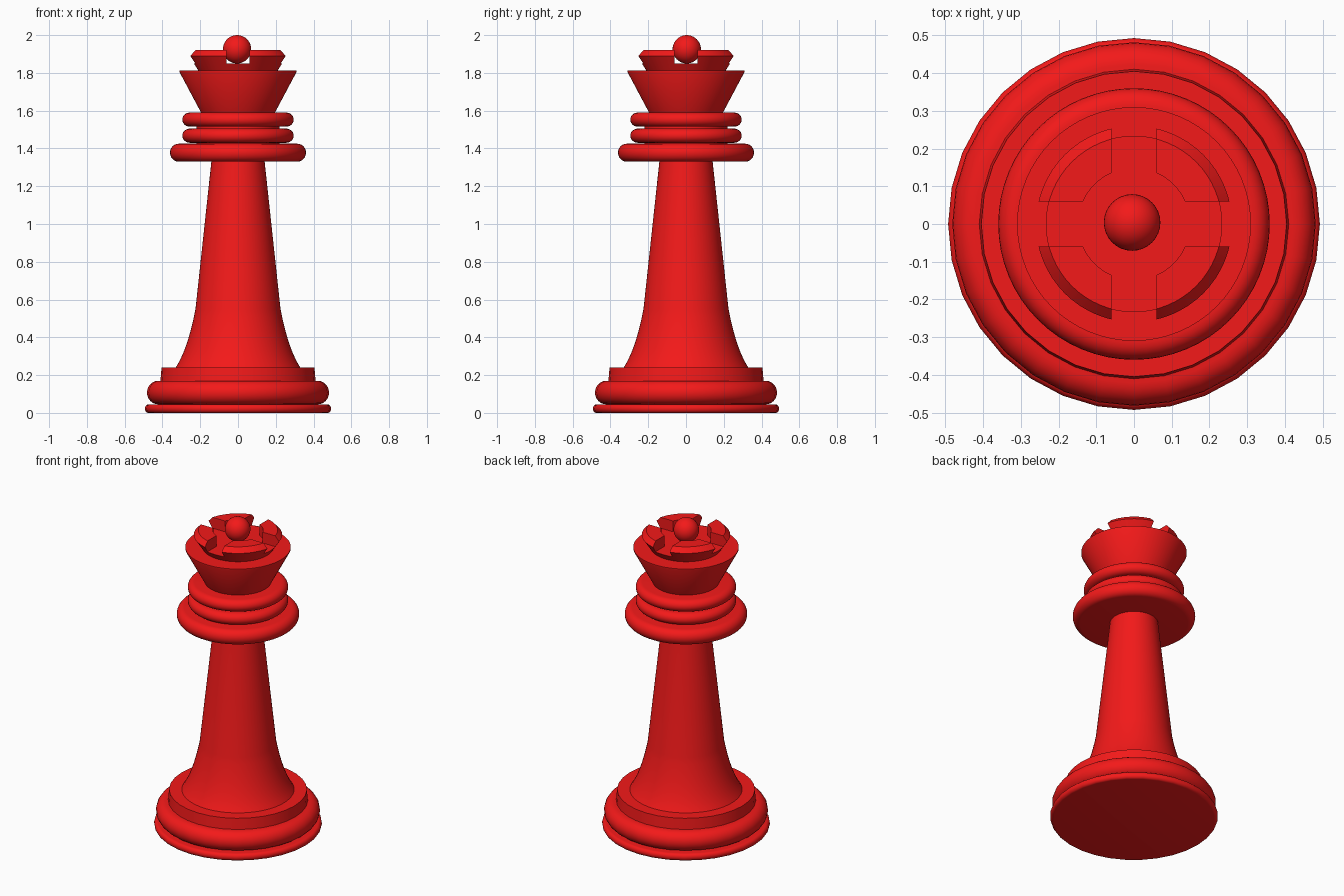
import bpy, bmesh, math

if "Cube" in bpy.data.objects:
    bpy.data.objects.remove(bpy.data.objects["Cube"])

red = bpy.data.materials.new("red")
red.diffuse_color = (0.9, 0.01, 0.01, 1)
red.use_nodes = True
red.node_tree.nodes["Principled BSDF"].inputs["Base Color"].default_value = red.diffuse_color


def finish(name, bm):
    bmesh.ops.recalc_face_normals(bm, faces=bm.faces)
    mesh = bpy.data.meshes.new(name)
    bm.to_mesh(mesh)
    bm.free()
    ob = bpy.data.objects.new(name, mesh)
    bpy.context.collection.objects.link(ob)
    mesh.materials.append(red)
    return ob


def smooth(ob, angle=35):
    bpy.ops.object.select_all(action='DESELECT')
    ob.select_set(True)
    bpy.context.view_layer.objects.active = ob
    bpy.ops.object.shade_smooth_by_angle(angle=math.radians(angle))


def lathe(name, profile, sides=64, shade=True):
    """Revolve (radius, z) points about z and cap both ends."""
    bm = bmesh.new()
    rings = [[bm.verts.new((r * math.cos(2 * math.pi * i / sides),
                            r * math.sin(2 * math.pi * i / sides), z))
              for i in range(sides)] for r, z in profile]
    for a, b in zip(rings, rings[1:]):
        for i in range(sides):
            j = (i + 1) % sides
            bm.faces.new((a[i], a[j], b[j], b[i]))
    bm.faces.new(rings[0][::-1])
    bm.faces.new(rings[-1])
    ob = finish(name, bm)
    if shade:
        smooth(ob)
    return ob


def round_edge(radius, z0, z1, depth, n=12):
    """Half-ellipse profile for a disc with a rounded rim."""
    mid, half = (z0 + z1) / 2, (z1 - z0) / 2
    return [(radius - depth + depth * math.cos(a), mid + half * math.sin(a))
            for a in (-math.pi / 2 + math.pi * i / n for i in range(n + 1))]


# Base
lathe("base_disc", round_edge(0.493, 0.0, 0.045, 0.02), 32)
lathe("base_ring", round_edge(0.482, 0.045, 0.17, 0.06), 32)
lathe("plinth", [(0.412, 0.15), (0.405, 0.24)], 32)

# Flared stem: concave foot, then a straight taper
p0, p1, p2 = (0.33, 0.24), (0.265, 0.34), (0.225, 0.55)
foot = []
for k in range(11):
    t = k / 10
    foot.append(tuple((1 - t) ** 2 * a + 2 * t * (1 - t) * b + t * t * c
                      for a, b, c in zip(p0, p1, p2)))
lathe("stem", foot + [(0.14, 1.34)])

# Collar and neck rings
lathe("collar", round_edge(0.36, 1.33, 1.425, 0.045))
lathe("neck", [(0.22, 1.41), (0.22, 1.58)])
lathe("lower_neck_ring", round_edge(0.295, 1.43, 1.505, 0.04))
lathe("upper_neck_ring", round_edge(0.295, 1.515, 1.59, 0.04))

# Head cup
lathe("cup", [(0.193, 1.585), (0.31, 1.805), (0.31, 1.812)])

# Crown, cut by a cross slot and a round central well
crown = lathe("crown", [(0.208, 1.81), (0.26, 1.89), (0.233, 1.92)], shade=False)


def slot(sx, sy):
    bm = bmesh.new()
    bmesh.ops.create_cube(bm, size=1)
    for v in bm.verts:
        v.co = (v.co.x * sx, v.co.y * sy, v.co.z * 0.2 + 1.95)
    return finish("slot_cutter", bm)


cutters = [slot(0.12, 0.8), slot(0.8, 0.12),
           lathe("well_cutter", [(0.148, 1.85), (0.148, 2.05)], shade=False)]
bpy.context.view_layer.objects.active = crown
for c in cutters:
    m = crown.modifiers.new("cut", 'BOOLEAN')
    m.object, m.operation, m.solver = c, 'DIFFERENCE', 'EXACT'
    bpy.ops.object.modifier_apply(modifier=m.name)
    bpy.data.objects.remove(c)
smooth(crown, 25)

# Ball finial
bm = bmesh.new()
bmesh.ops.create_uvsphere(bm, u_segments=32, v_segments=20, radius=0.075)
bmesh.ops.translate(bm, verts=bm.verts, vec=(-0.005, 0.004, 1.925))
smooth(finish("ball", bm))
